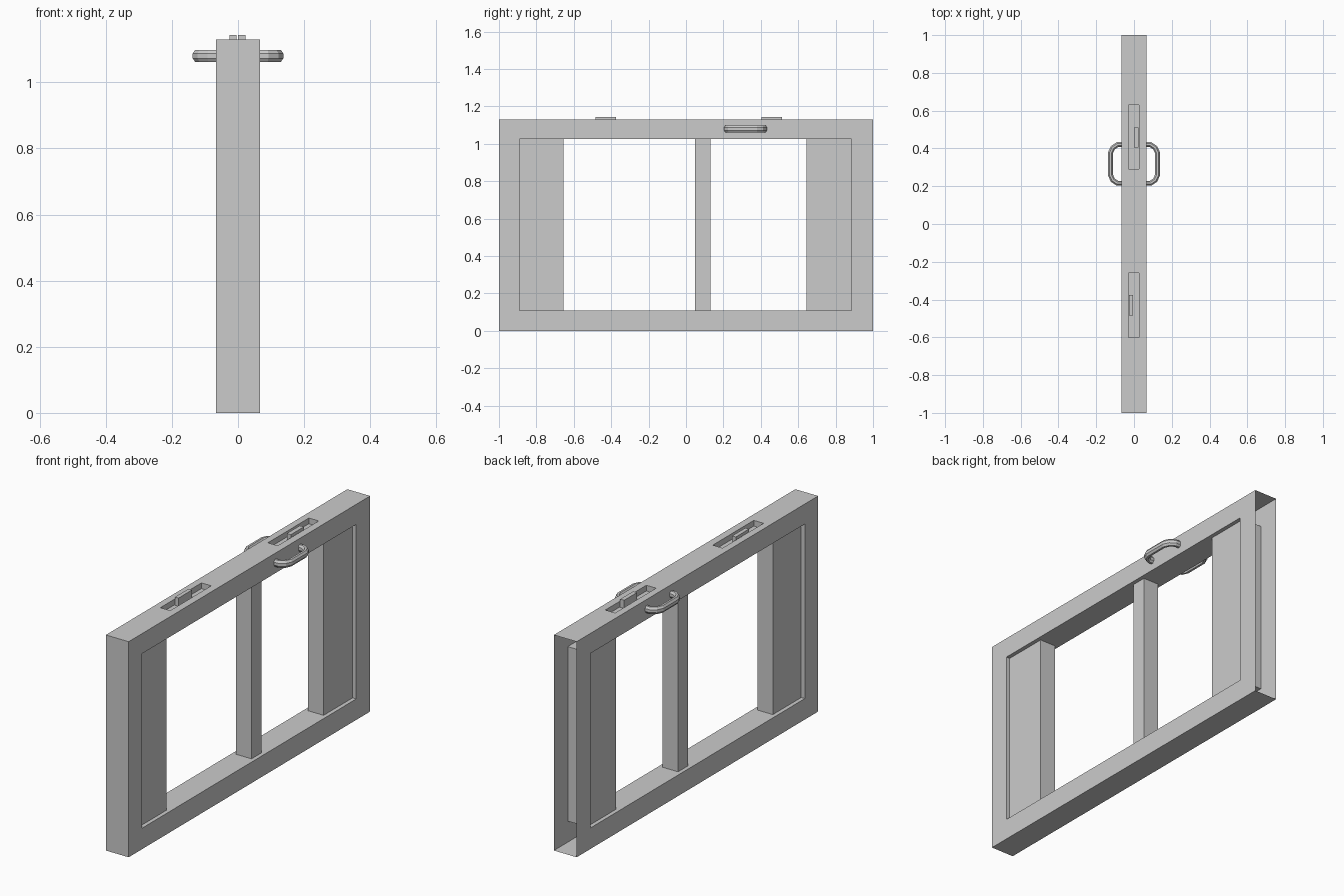
import bpy, bmesh, math
from mathutils import Vector

if "Cube" in bpy.data.objects:
    bpy.data.objects.remove(bpy.data.objects["Cube"])


def box(name, x, y, z):
    """Box from (min, max) pairs."""
    bm = bmesh.new()
    bmesh.ops.create_cube(bm, size=1)
    for v in bm.verts:
        v.co = [r[0] if c < 0 else r[1] for c, r in zip(v.co, (x, y, z))]
    me = bpy.data.meshes.new(name)
    bm.to_mesh(me)
    bm.free()
    ob = bpy.data.objects.new(name, me)
    bpy.context.collection.objects.link(ob)
    return ob


def tube(name, path, ry, rz, sides=8):
    """Sweep an elliptical section along a flat path of (x, y, z) points."""
    pts = [Vector(p) for p in path]
    bm = bmesh.new()
    rings = []
    for i, p in enumerate(pts):
        a = (p - pts[i - 1]).normalized() if i else None
        b = (pts[i + 1] - p).normalized() if i < len(pts) - 1 else None
        t = ((a or b) + (b or a)).normalized()
        n = Vector((-t.y, t.x, 0)) / t.dot(a or b)
        rings.append([bm.verts.new(p + n * ry * math.cos(k) + Vector((0, 0, rz * math.sin(k))))
                      for k in (math.tau * (j + .5) / sides for j in range(sides))])
    for r, s in zip(rings, rings[1:]):
        for j in range(sides):
            k = (j + 1) % sides
            bm.faces.new((r[j], r[k], s[k], s[j]))
    bm.faces.new(rings[0])
    bm.faces.new(rings[-1])
    bmesh.ops.recalc_face_normals(bm, faces=bm.faces)
    me = bpy.data.meshes.new(name)
    bm.to_mesh(me)
    bm.free()
    ob = bpy.data.objects.new(name, me)
    bpy.context.collection.objects.link(ob)
    return ob


# Hollow frame: window opening and two latch pockets cut out
frame = box("frame", (-.066, .066), (-1, 1), (0, 1.13))
cutters = [box("opening_cutter", (-.2, .2), (-.89, .885), (.11, 1.025))]
for y0 in (-.60, .29):
    cutters.append(box("pocket_cutter", (-.03, .027), (y0, y0 + .34), (1.10, 1.2)))
for c in cutters:
    m = frame.modifiers.new("cut", 'BOOLEAN')
    m.object = c
    m.solver = 'EXACT'
deps = bpy.context.evaluated_depsgraph_get()
cut_mesh = bpy.data.meshes.new_from_object(frame.evaluated_get(deps))
frame.modifiers.clear()
frame.data = cut_mesh
for c in cutters:
    bpy.data.objects.remove(c)

# Open rear end of the frame
bm = bmesh.new()
bm.from_mesh(cut_mesh)
end = [f for f in bm.faces if all(v.co.y > .999 for v in f.verts)]
bmesh.ops.delete(bm, geom=end, context='FACES')
bm.to_mesh(cut_mesh)
bm.free()

# Panels and post inside the opening
for name, y in (("front_panel", (-.89, -.655)), ("middle_post", (.048, .13)),
                ("rear_panel", (.645, .885))):
    box(name, (-.045, .045), y, (.11, 1.025))

# Latch tabs
box("front_latch", (-.026, -.005), (-.485, -.375), (1.10, 1.143))
box("rear_latch", (.0, .023), (.405, .512), (1.10, 1.143))

# Handles, mirrored to both sides
half = [(.055, .102), (.088, .102), (.112, .086), (.124, .06)]
path = [(x, .318 + d, 1.08) for x, d in half] + [(x, .318 - d, 1.08) for x, d in reversed(half)]
handle = tube("handles", path, .014, .02)
handle.modifiers.new("mirror", 'MIRROR').use_mirror_merge = False
